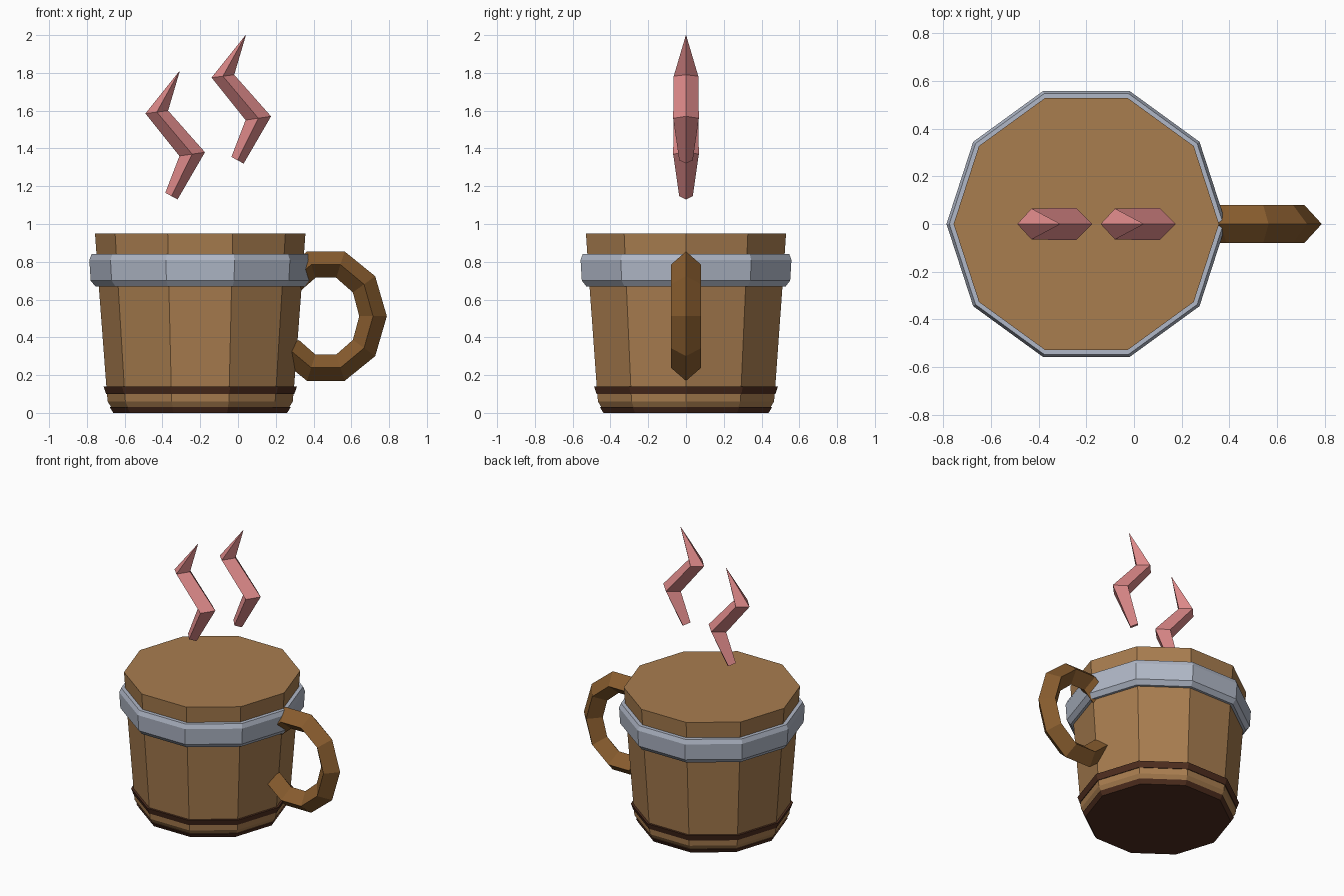
import bpy
import bmesh
from math import cos, sin, pi

if "Cube" in bpy.data.objects:
    bpy.data.objects.remove(bpy.data.objects["Cube"])

SIDES = 10
MUG_X = -0.2


def material(name, *rgb):
    """Flat colour given in sRGB, stored as linear."""
    lin = [c / 12.92 if c < 0.04 else ((c + 0.055) / 1.055) ** 2.4 for c in rgb]
    mat = bpy.data.materials.new(name)
    mat.use_nodes = True
    mat.diffuse_color = (*lin, 1)
    mat.node_tree.nodes["Principled BSDF"].inputs["Base Color"].default_value = (*lin, 1)
    return mat


wood = material("wood", 0.66, 0.49, 0.31)
handle_wood = material("handle wood", 0.53, 0.36, 0.18)
dark_wood = material("dark wood", 0.31, 0.18, 0.12)
metal = material("metal", 0.69, 0.72, 0.78)
pink = material("pink steam", 0.87, 0.54, 0.54)


def loft(name, rings, mat, closed=False, caps=True):
    """Skin a series of equal-length point rings into one object."""
    bm = bmesh.new()
    loops = [[bm.verts.new(p) for p in ring] for ring in rings]
    n = len(loops[0])
    pairs = list(zip(loops, loops[1:]))
    if closed:
        pairs.append((loops[-1], loops[0]))
    for a, b in pairs:
        for i in range(n):
            j = (i + 1) % n
            bm.faces.new((a[i], a[j], b[j], b[i]))
    if caps and not closed:
        bm.faces.new(loops[0])
        bm.faces.new(loops[-1])
    bmesh.ops.remove_doubles(bm, verts=bm.verts, dist=0.0005)
    bmesh.ops.recalc_face_normals(bm, faces=bm.faces)
    mesh = bpy.data.meshes.new(name)
    bm.to_mesh(mesh)
    bm.free()
    mesh.materials.append(mat)
    obj = bpy.data.objects.new(name, mesh)
    bpy.context.collection.objects.link(obj)
    return obj


def lathe(name, profile, mat, closed=False):
    """Turn a (radius, height) profile around the mug axis."""
    rings = [[(MUG_X + r * cos(2 * pi * i / SIDES), r * sin(2 * pi * i / SIDES), z)
              for i in range(SIDES)] for r, z in profile]
    return loft(name, rings, mat, closed)


# Barrel with a flat closed top
lathe("barrel", [(0.455, 0.004), (0.49, 0.06), (0.497, 0.14), (0.537, 0.67), (0.557, 0.95)], wood)

# Dark base and dark hoop
lathe("base", [(0.46, 0), (0.479, 0.03), (0.465, 0.03)], dark_wood)
lathe("lower_hoop", [(0.47, 0.10), (0.498, 0.10), (0.512, 0.14), (0.47, 0.14)], dark_wood, True)

# Bevelled metal band
lathe("metal_band", [(0.50, 0.67), (0.555, 0.67), (0.58, 0.70), (0.587, 0.81),
                     (0.575, 0.84), (0.50, 0.84)], metal, True)

# Handle: diamond section swept round most of a ten-sided oval
rings = []
for step in range(-4, 5):
    a = step * pi / 5
    rings.append([(0.465 + (0.25 + d) * cos(a), y, 0.512 + (0.287 + d) * sin(a))
                  for d, y in ((0.073, 0), (0, 0.08), (-0.073, 0), (0, -0.08))])
loft("handle", rings, handle_wood)

# Steam wisps: left point, right point and half depth of each diamond section
WISP = [((-0.385, 1.165), (-0.32, 1.13), 0.036),
        ((-0.31, 1.36), (-0.175, 1.38), 0.068),
        ((-0.49, 1.585), (-0.37, 1.60), 0.065),
        ((-0.312, 1.808), (-0.308, 1.81), 0.001)]
for side, dx, dz in (("right", 0, 0), ("left", 0.35, 0.19)):
    rings = []
    for (x0, z0), (x1, z1), depth in WISP:
        xm, zm = (x0 + x1) / 2 + dx, (z0 + z1) / 2 + dz
        rings.append([(x0 + dx, 0, z0 + dz), (xm, -depth, zm),
                      (x1 + dx, 0, z1 + dz), (xm, depth, zm)])
    loft("steam_" + side, rings, pink)
